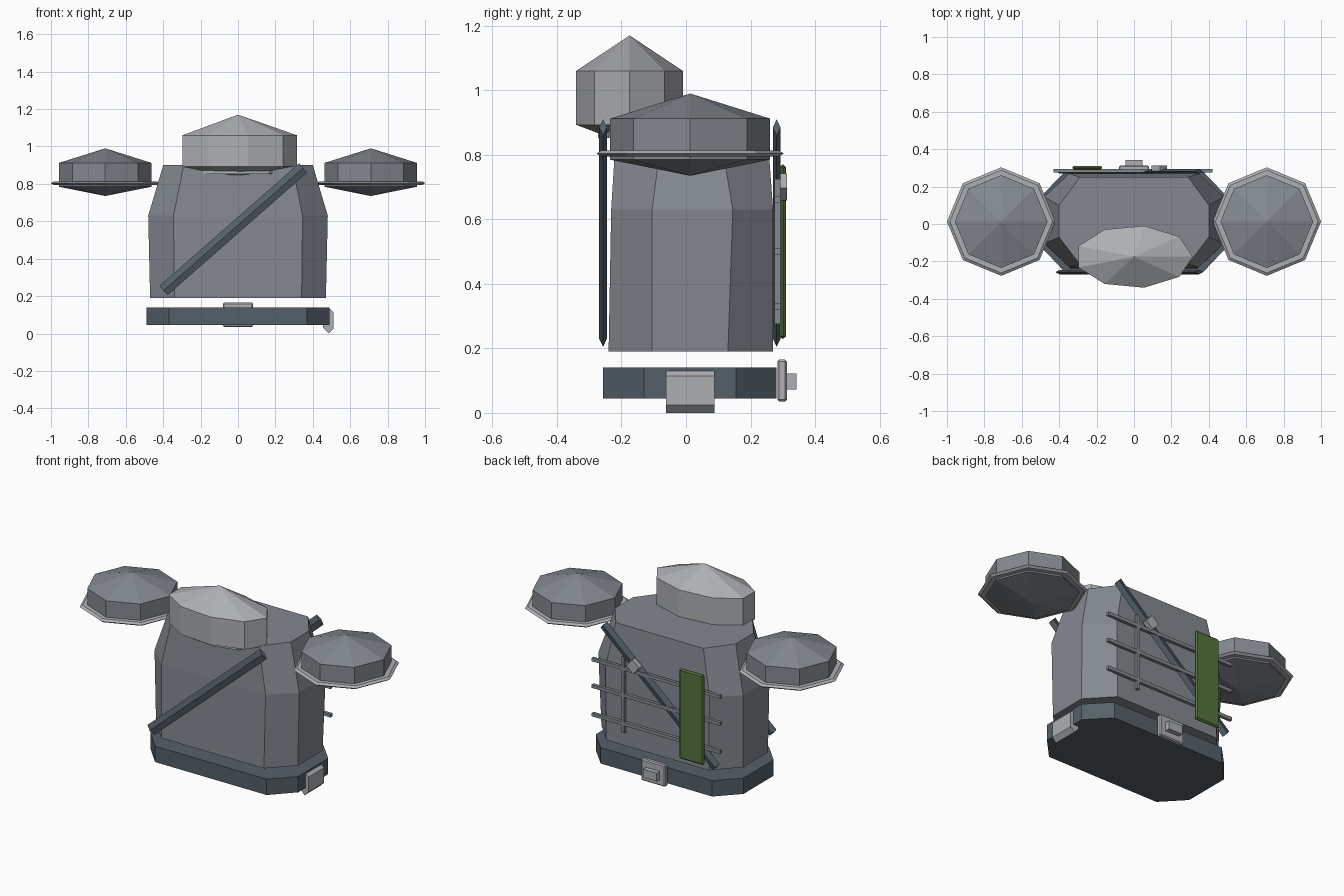
import bpy, bmesh, math
from mathutils import Vector

cube = bpy.data.objects.get("Cube")
if cube:
    bpy.data.objects.remove(cube, do_unlink=True)


def material(name, rgb):
    m = bpy.data.materials.new(name)
    m.use_nodes = True
    m.diffuse_color = (*rgb, 1)
    m.node_tree.nodes["Principled BSDF"].inputs["Base Color"].default_value = (*rgb, 1)
    return m


STEEL = material("blue grey armour", (0.23, 0.25, 0.28))
LIGHT = material("light grey metal", (0.42, 0.43, 0.45))
DARK = material("dark slate leather", (0.09, 0.117, 0.14))
GREEN = material("olive green", (0.09, 0.17, 0.045))


def finish(name, bm, mat):
    bmesh.ops.recalc_face_normals(bm, faces=bm.faces)
    mesh = bpy.data.meshes.new(name)
    bm.to_mesh(mesh)
    bm.free()
    mesh.materials.append(mat)
    ob = bpy.data.objects.new(name, mesh)
    bpy.context.collection.objects.link(ob)
    return ob


def loft(name, rings, mat):
    """Skin a stack of equal rings; a ring with one point closes as a tip."""
    bm = bmesh.new()
    loops = [[bm.verts.new(p) for p in ring] for ring in rings]
    for a, b in zip(loops, loops[1:]):
        n = max(len(a), len(b))
        for i in range(n):
            j = (i + 1) % n
            if len(a) == 1:
                bm.faces.new((a[0], b[i], b[j]))
            elif len(b) == 1:
                bm.faces.new((a[i], a[j], b[0]))
            else:
                bm.faces.new((a[i], a[j], b[j], b[i]))
    for end in (loops[0], loops[-1]):
        if len(end) > 2:
            bm.faces.new(end)
    return finish(name, bm, mat)


def ellipse(center, rx, ry, z, sides):
    if rx == 0:
        return [(center[0], center[1], z)]
    return [(center[0] + rx * math.cos(math.tau * i / sides),
             center[1] + ry * math.sin(math.tau * i / sides), z) for i in range(sides)]


def chamfered(x, flat_x, front, back, flat_front, flat_back, z):
    """Rectangle with cut corners, symmetric in x."""
    half = [(flat_x, front), (x, flat_front), (x, flat_back), (flat_x, back)]
    return [(px, py, z) for px, py in half] + [(-px, py, z) for px, py in reversed(half)]


def box(name, center, size, mat, tilt=0, bevel=0):
    bm = bmesh.new()
    bmesh.ops.create_cube(bm, size=1)
    bmesh.ops.scale(bm, vec=size, verts=bm.verts)
    ob = finish(name, bm, mat)
    ob.location = center
    ob.rotation_euler.y = tilt
    if bevel:
        mod = ob.modifiers.new("Bevel", "BEVEL")
        mod.width = bevel
        mod.segments = 1
    return ob


# Torso shell and waist belt
loft("torso", [
    chamfered(0.47, 0.34, -0.24, 0.27, -0.105, 0.13, 0.19),
    chamfered(0.48, 0.345, -0.232, 0.27, -0.105, 0.145, 0.63),
    chamfered(0.40, 0.29, -0.215, 0.25, -0.07, 0.10, 0.90)], STEEL)
loft("belt", [chamfered(0.49, 0.37, -0.257, 0.28, -0.13, 0.155, z)
              for z in (0.045, 0.14)], DARK)

# Helmet dome and neck ring
head = (0, -0.175)
loft("helmet", [ellipse(head, rx, ry, z, 9) for rx, ry, z in (
    (0, 0, 0.83), (0.315, 0.168, 0.893), (0.315, 0.168, 1.06), (0, 0, 1.17))], LIGHT)
loft("neck_ring", [ellipse(head, 0.215, 0.1, z, 9) for z in (0.852, 0.875)], LIGHT)

# Shoulder drums with rims
for side, sx in (("left", 1), ("right", -1)):
    c = (0.71 * sx, 0.013)
    loft(side + "_shoulder", [ellipse(c, r, r, z, 8) for r, z in (
        (0, 0.735), (0.248, 0.785), (0.248, 0.912), (0, 0.99))], STEEL)
    loft(side + "_shoulder_rim", [ellipse(c, r, r, z, 8) for r, z in (
        (0.275, 0.794), (0.29, 0.804), (0.275, 0.814))], LIGHT)

# Diagonal straps with a flat diamond section
start, end = Vector((-0.398, 0, 0.23)), Vector((0.348, 0, 0.885))
along = (end - start).normalized()
across = Vector((-along.z, 0, along.x)) * 0.033
for name, y in (("front_strap", -0.257), ("back_strap", 0.281)):
    thick = Vector((0, 0.012, 0))
    section = [across, thick, -across, -thick]
    loft(name, [[p + s + Vector((0, y, 0)) for s in section] for p in (start, end)], DARK)
box("strap_clasp", (0.135, 0.298, 0.70), (0.06, 0.03, 0.06), LIGHT,
    tilt=-math.atan2(along.z, along.x))

# Back rack
for i, z in enumerate((0.33, 0.5, 0.66)):
    box(f"rack_rail_{i + 1}", (-0.005, 0.284, z), (0.85, 0.018, 0.02), STEEL)
box("rack_upright", (0.215, 0.284, 0.50), (0.02, 0.018, 0.45), STEEL)
box("back_plate", (-0.25, 0.30, 0.50), (0.16, 0.02, 0.54), GREEN, bevel=0.008)

# Rear buckle
box("buckle", (0, 0.298, 0.10), (0.16, 0.03, 0.13), LIGHT, bevel=0.006)
box("buckle_boss", (0, 0.325, 0.097), (0.09, 0.035, 0.05), LIGHT)

# Hip plate on the left of the belt
hip = [(0.48, 0.13), (0.493, 0.13), (0.51, 0.115), (0.51, 0.025), (0.485, 0),
       (0.455, 0.03), (0.455, 0.05), (0.48, 0.05)]
loft("hip_plate", [[(x, y, z) for x, z in hip] for y in (-0.062, 0.088)], LIGHT)
